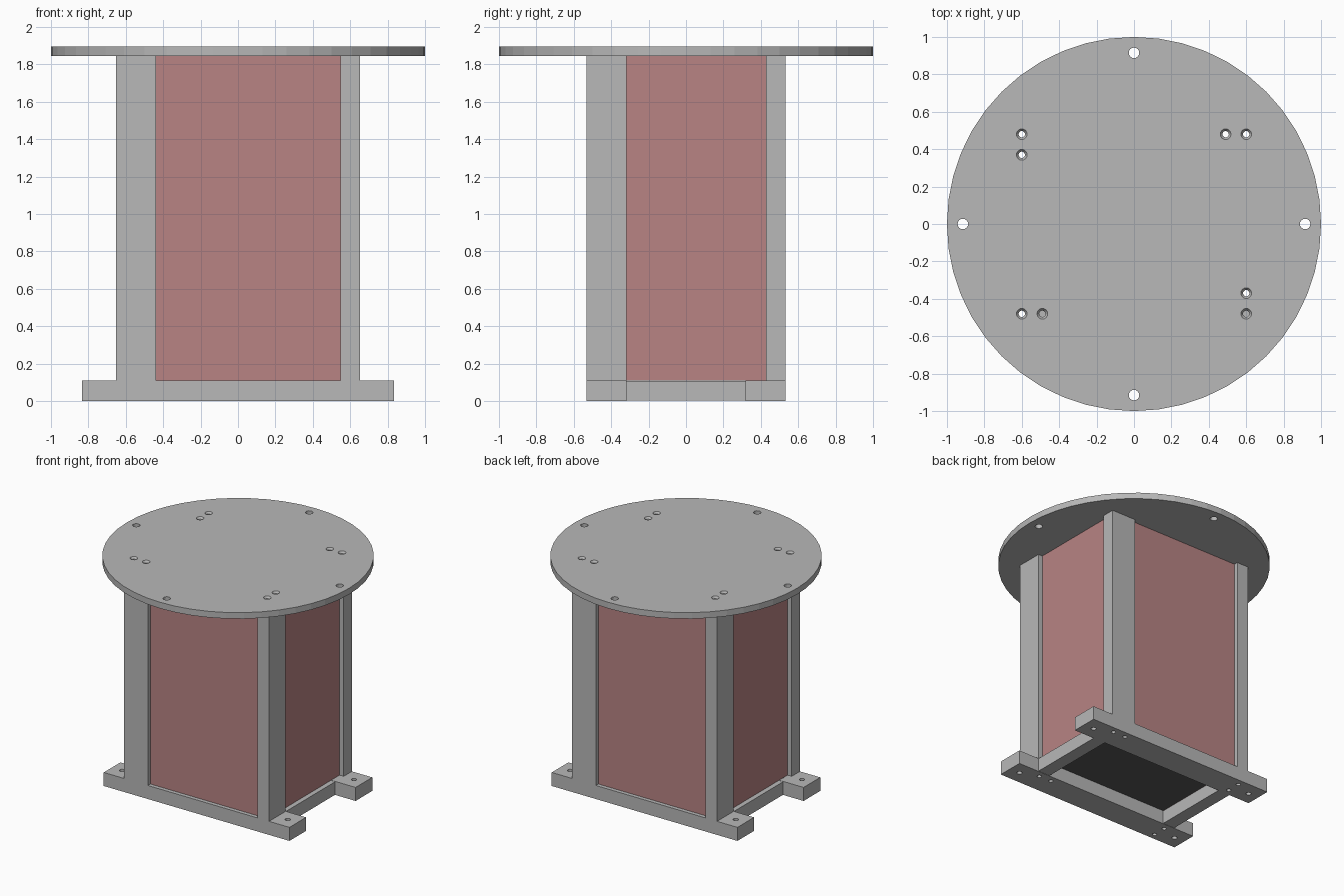
import bpy
import bmesh
from mathutils import Matrix, Vector

cube = bpy.data.objects.get("Cube")
if cube:
    bpy.data.objects.remove(cube, do_unlink=True)

BASE_TOP, LEG_TOP, TOP = 0.11, 1.845, 1.895


def material(name, rgb):
    mat = bpy.data.materials.new(name)
    mat.use_nodes = True
    mat.diffuse_color = (*rgb, 1)
    mat.node_tree.nodes["Principled BSDF"].inputs["Base Color"].default_value = (*rgb, 1)
    return mat


GREY = material("light grey", (0.48, 0.48, 0.48))
PINK = material("dusty pink", (0.48, 0.23, 0.23))
DARK = material("dark grey", (0.1, 0.1, 0.1))


def finish(name, bm, mat):
    mesh = bpy.data.meshes.new(name)
    bm.to_mesh(mesh)
    bm.free()
    obj = bpy.data.objects.new(name, mesh)
    bpy.context.collection.objects.link(obj)
    mesh.materials.append(mat)
    return obj


def box(name, low, high, mat, turned=False):
    """Box between two corners, optionally turned half a circle about z."""
    low, high = Vector(low), Vector(high)
    bm = bmesh.new()
    bmesh.ops.create_cube(bm, size=1)
    bmesh.ops.scale(bm, vec=high - low, verts=bm.verts)
    bmesh.ops.translate(bm, vec=(low + high) / 2, verts=bm.verts)
    if turned:
        bmesh.ops.rotate(bm, matrix=Matrix.Rotation(3.14159265, 3, "Z"), verts=bm.verts)
    return finish(name, bm, mat)


def add_cone(bm, x, y, z0, z1, r0, r1, sides=16):
    bmesh.ops.create_cone(bm, cap_ends=True, segments=sides, radius1=r0, radius2=r1,
                          depth=z1 - z0, matrix=Matrix.Translation((x, y, (z0 + z1) / 2)))


def cut(obj, holes):
    """Subtract vertical cones given as (x, y, z0, z1, r0, r1)."""
    bm = bmesh.new()
    for hole in holes:
        add_cone(bm, *hole)
    cutter = finish("hole_cutter", bm, GREY)
    cutter.hide_render = True
    mod = obj.modifiers.new("holes", "BOOLEAN")
    mod.operation, mod.solver, mod.object = "DIFFERENCE", "EXACT", cutter
    bpy.context.view_layer.objects.active = obj
    bpy.ops.object.modifier_apply(modifier=mod.name)
    bpy.data.objects.remove(cutter, do_unlink=True)


def bores(points, r=0.017):
    return [(x, y, -0.1, 2.0, r, r) for x, y in points]


# Screw positions, two per leg
half = [(-0.6, -0.48), (-0.49, -0.48), (0.6, -0.48), (0.6, -0.37)]
screws = half + [(-x, -y) for x, y in half]

# Round top plate with four mounting holes and countersunk screw holes
bm = bmesh.new()
add_cone(bm, 0, 0, LEG_TOP, TOP, 1, 1, 48)
plate = finish("top_plate", bm, GREY)
cut(plate, bores([(0.915, 0), (-0.915, 0), (0, 0.915), (0, -0.915)], 0.028) + bores(screws))
cut(plate, [(x, y, TOP - 0.02, TOP + 0.01, 0.014, 0.036) for x, y in screws])

# Legs arranged as a pinwheel, with a recessed panel beside each
for turned, ends in ((False, ("front", "right")), (True, ("back", "left"))):
    sign = -1 if turned else 1
    wide = box(ends[0] + "_leg", (-0.652, -0.532, BASE_TOP), (-0.438, -0.427, LEG_TOP), GREY, turned)
    cut(wide, bores([(x * sign, y * sign) for x, y in half[:2]]))
    deep = box(ends[1] + "_leg", (0.547, -0.532, BASE_TOP), (0.652, -0.318, LEG_TOP), GREY, turned)
    cut(deep, bores([(x * sign, y * sign) for x, y in half[2:]]))
    box(ends[0] + "_panel", (-0.438, -0.5, BASE_TOP), (0.547, -0.427, LEG_TOP), PINK, turned)
    box(ends[1] + "_panel", (0.547, -0.318, BASE_TOP), (0.615, 0.427, LEG_TOP), PINK, turned)
    box(ends[1] + "_cross_beam", (0.547, -0.318, 0.002), (0.652, 0.318, BASE_TOP - 0.002), GREY, turned)

# Two identical foot beams, drilled alike
for name, y in (("front_foot_beam", -0.425), ("back_foot_beam", 0.425)):
    beam = box(name, (-0.835, y - 0.107, 0), (0.835, y + 0.107, BASE_TOP), GREY)
    cut(beam, bores([(0.6, y + 0.055), (0.49, y + 0.055), (-0.6, y + 0.055), (-0.6, y - 0.055)])
        + bores([(-0.745, y), (0.745, y)], 0.02))

# Dark floor inside the case
box("floor", (-0.547, -0.427, BASE_TOP), (0.547, 0.427, BASE_TOP + 0.02), DARK)
